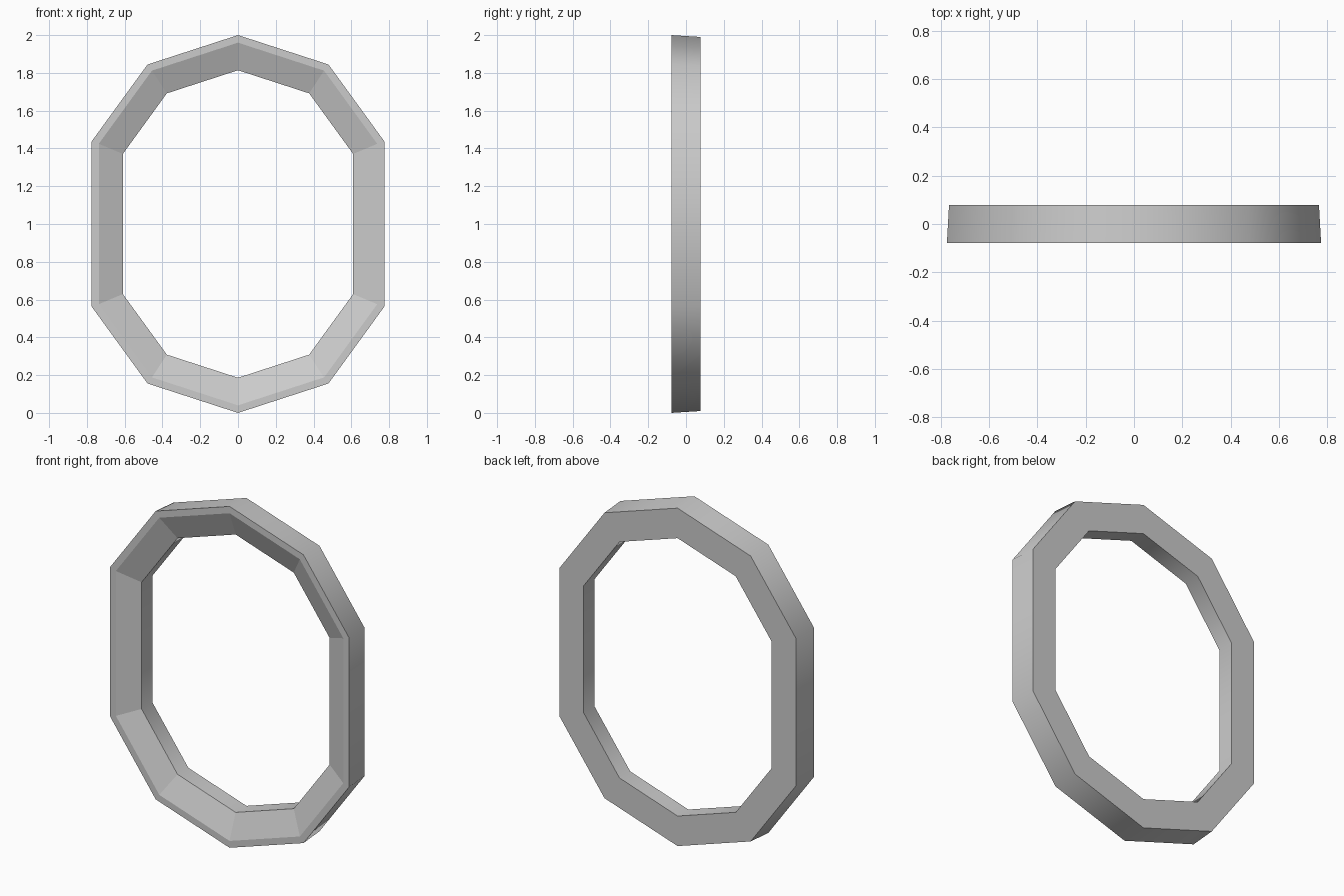
import bpy, bmesh, math

if "Cube" in bpy.data.objects:
    bpy.data.objects.remove(bpy.data.objects["Cube"])

SIDES = 10
# Cross-section loops: (radius, y, half-length of the straight stretch)
PROFILE = [
    (0.815, -0.078, 0.185),   # outer front edge
    (0.775, -0.078, 0.185),   # front lip
    (0.641, -0.022, 0.173),   # foot of the inner bevel
    (0.641,  0.078, 0.173),   # inner back edge
    (0.806,  0.078, 0.184),   # outer back edge
]
SMOOTH_WALLS = {2, 4}         # inner and outer walls are smooth around the ring

bm = bmesh.new()


def add_loop(radius, y, stretch):
    """Decagon pulled apart vertically into an upright oval."""
    loop = []
    for i in range(SIDES):
        a = 2 * math.pi * i / SIDES
        z = radius * math.cos(a)
        z += math.copysign(stretch, z)
        loop.append(bm.verts.new((radius * math.sin(a), y, 1 + z)))
    return loop


# Oval frame: join the loops into a closed ring
loops = [add_loop(*p) for p in PROFILE]
for k, a in enumerate(loops):
    b = loops[(k + 1) % len(loops)]
    for i in range(SIDES):
        j = (i + 1) % SIDES
        face = bm.faces.new((a[i], a[j], b[j], b[i]))
        face.smooth = k in SMOOTH_WALLS

# Keep the rims between walls and faces crisp
for loop in loops:
    for i in range(SIDES):
        bm.edges.get((loop[i], loop[(i + 1) % SIDES])).smooth = False

bmesh.ops.recalc_face_normals(bm, faces=bm.faces[:])
mesh = bpy.data.meshes.new("oval_frame")
bm.to_mesh(mesh)
bm.free()
frame = bpy.data.objects.new("oval_frame", mesh)
bpy.context.collection.objects.link(frame)
